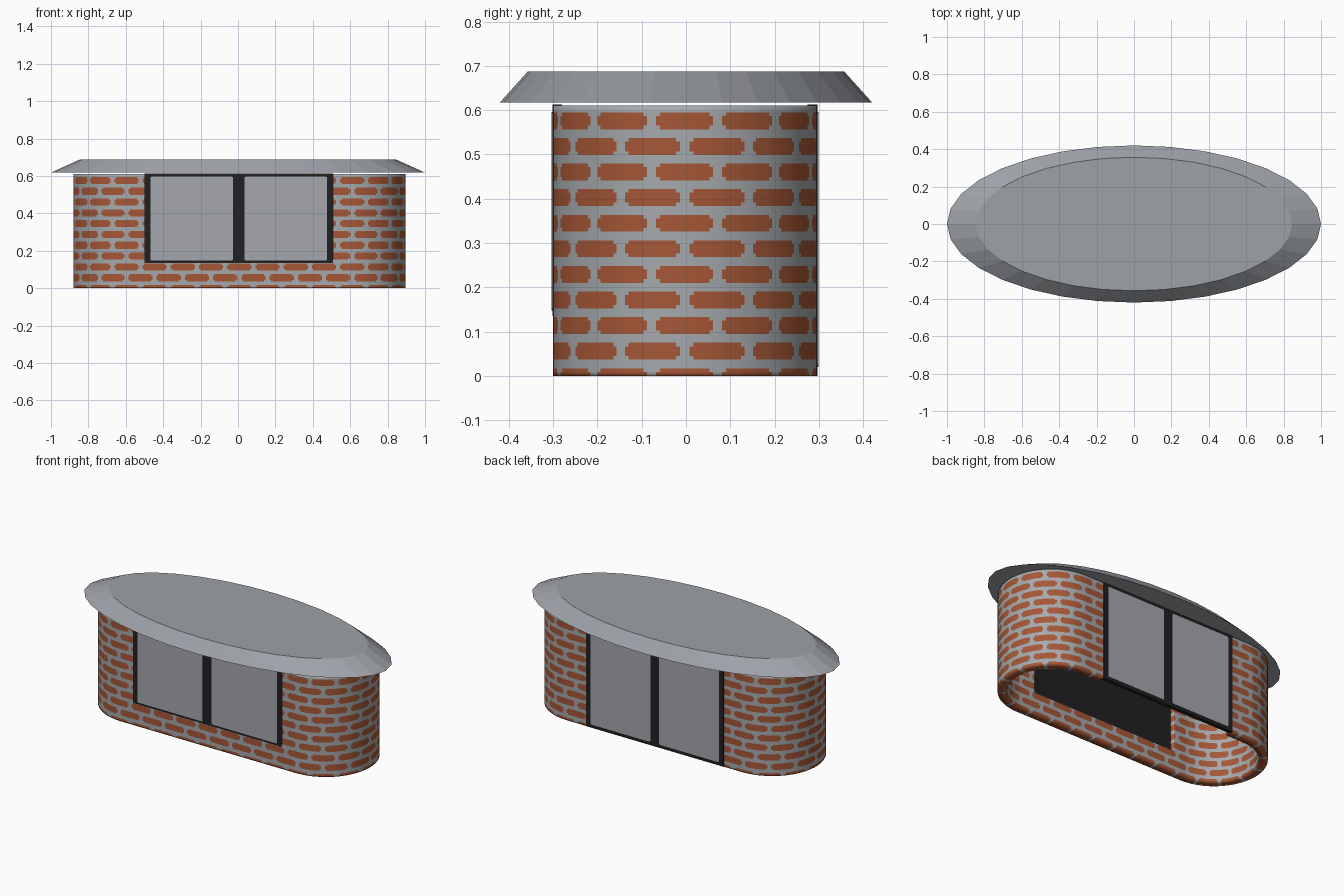
import bpy, bmesh, math

if "Cube" in bpy.data.objects:
    bpy.data.objects.remove(bpy.data.objects["Cube"])


def mat(name, rgb):
    m = bpy.data.materials.new(name)
    m.diffuse_color = (*rgb, 1)
    m.use_nodes = True
    m.node_tree.nodes["Principled BSDF"].inputs["Base Color"].default_value = m.diffuse_color
    return m


MORTAR = mat("mortar grey", (0.38, 0.40, 0.42))
BRICK = mat("brick red", (0.38, 0.095, 0.037))
FRAME = mat("frame black", (0.015, 0.015, 0.017))
GLASS = mat("glass grey", (0.38, 0.39, 0.42))
ROOF = mat("roof grey", (0.34, 0.36, 0.39))


def make(name, bm, mats):
    me = bpy.data.meshes.new(name)
    bm.to_mesh(me)
    bm.free()
    for m in mats:
        me.materials.append(m)
    ob = bpy.data.objects.new(name, me)
    bpy.context.collection.objects.link(ob)
    return ob


def box(name, x0, x1, y0, y1, z0, z1, m, round_corners=0):
    bm = bmesh.new()
    bmesh.ops.create_cube(bm, size=1)
    for v in bm.verts:
        v.co = (x0 if v.co.x < 0 else x1, y0 if v.co.y < 0 else y1, z0 if v.co.z < 0 else z1)
    if round_corners:
        edges = [e for e in bm.edges
                 if abs(e.verts[0].co.y - e.verts[1].co.y) > 1e-5]
        bmesh.ops.bevel(bm, geom=edges, offset=round_corners, segments=2,
                        profile=0.5, affect='EDGES')
    return make(name, bm, [m])


# ---- wall plan: stadium, measured by distance s from the front middle
CX, CY, HALF, R, TOP = 0.0075, -0.0025, 0.59, 0.2975, 0.611
ARC = math.pi * R
PERIM = 4 * HALF + 2 * ARC


def plan(s):
    s %= PERIM
    if s < HALF:
        return CX + s, CY - R
    s -= HALF
    if s < ARC:
        a = s / R - math.pi / 2
        return CX + HALF + R * math.cos(a), CY + R * math.sin(a)
    s -= ARC
    if s < 2 * HALF:
        return CX + HALF - s, CY + R
    s -= 2 * HALF
    if s < ARC:
        a = s / R + math.pi / 2
        return CX - HALF + R * math.cos(a), CY + R * math.sin(a)
    return CX - HALF + s - ARC, CY - R


# ---- brick layout
N = 28
PITCH = PERIM / N
ROW = 0.0578
FIRST = -0.002
PHASE = 0.075
LONG, SHORT = 0.065, 0.056      # half lengths of the core and of the eased edges
TALL, CORE = 0.019, 0.011       # half heights

FRONT = (-0.5, 0.508, 0.135)    # opening x0, x1, sill height
BACK = (-0.463, 0.468, 0.0)


def is_brick(s, z):
    row = round((z - FIRST) / ROW)
    dz = abs(z - FIRST - row * ROW)
    u = s - PHASE - (0 if row % 2 else PITCH / 2)
    du = abs(u - round(u / PITCH) * PITCH)
    return (dz < TALL and du < SHORT) or (dz < CORE and du < LONG)


def unique(values, lo, hi):
    out = []
    for v in sorted(values):
        if lo <= v <= hi and (not out or v - out[-1] > 1e-4):
            out.append(v)
    return out


# ---- brick wall: grid cut along brick edges, coloured by the layout rule
back_mid = 2 * HALF + ARC
cuts = [(PHASE + k * PITCH / 2 + d) % PERIM for k in range(2 * N)
        for d in (-LONG, -SHORT, SHORT, LONG)]
cuts += [(FRONT[0] - CX) % PERIM, FRONT[1] - CX,
         back_mid + CX - BACK[0], back_mid + CX - BACK[1]]
ss = unique(cuts, 0, PERIM - 1e-4)
zs = unique([FIRST + r * ROW + d for r in range(12)
             for d in (-TALL, -CORE, CORE, TALL)] + [0, FRONT[2], TOP], 0, TOP)

bm = bmesh.new()
grid = [[bm.verts.new((*plan(s), z)) for z in zs] for s in ss]
for i, s0 in enumerate(ss):
    s1 = ss[i + 1] if i + 1 < len(ss) else ss[0] + PERIM
    sm = (s0 + s1) / 2
    x, y = plan(sm)
    a, b = grid[i], grid[(i + 1) % len(ss)]
    for j in range(len(zs) - 1):
        zm = (zs[j] + zs[j + 1]) / 2
        x0, x1, sill = FRONT if y < 0 else BACK
        if x0 < x < x1 and zm > sill:
            continue
        f = bm.faces.new((a[j], b[j], b[j + 1], a[j + 1]))
        f.material_index = int(is_brick(sm, zm))
bmesh.ops.delete(bm, geom=[v for v in bm.verts if not v.link_faces], context='VERTS')
wall = make("brick_wall", bm, [MORTAR, BRICK])
sol = wall.modifiers.new("thickness", 'SOLIDIFY')
sol.thickness = 0.05
sol.offset = -1
bpy.context.view_layer.objects.active = wall
wall.select_set(True)
bpy.ops.object.shade_smooth_by_angle(angle=math.radians(35))
wall.select_set(False)

# ---- front window and back door: dark slab with two thin panes each
for name, (x0, x1, sill), y, side, low in (("front_window", FRONT, -0.302, -1, 0.013),
                                           ("back_door", BACK, 0.297, 1, 0.02)):
    inner = y - side * 0.022
    box(name + "_frame", x0, x1, min(y, inner), max(y, inner), sill, 0.613, FRAME)
    mid = (x0 + x1) / 2
    out = y + side * 0.002
    inn = y - side * 0.004
    for tag, p0, p1 in (("left", x0 + 0.031, mid - 0.03), ("right", mid + 0.03, x1 - 0.031)):
        box(f"{name}_{tag}_pane", p0, p1, min(out, inn), max(out, inn),
            sill + low, 0.596, GLASS, 0.008)

# ---- oval roof with sloped rim
bm = bmesh.new()
SEG = 32
rings = []
for rx, ry, z in ((1.0, 0.42, 0.618), (0.845, 0.357, 0.688)):
    rings.append([bm.verts.new((rx * math.cos(2 * math.pi * k / SEG),
                                ry * math.sin(2 * math.pi * k / SEG), z)) for k in range(SEG)])
lo, hi = rings
for k in range(SEG):
    n = (k + 1) % SEG
    bm.faces.new((lo[k], lo[n], hi[n], hi[k]))
bm.faces.new(hi)
bm.faces.new(lo[::-1])
make("roof", bm, [ROOF])
